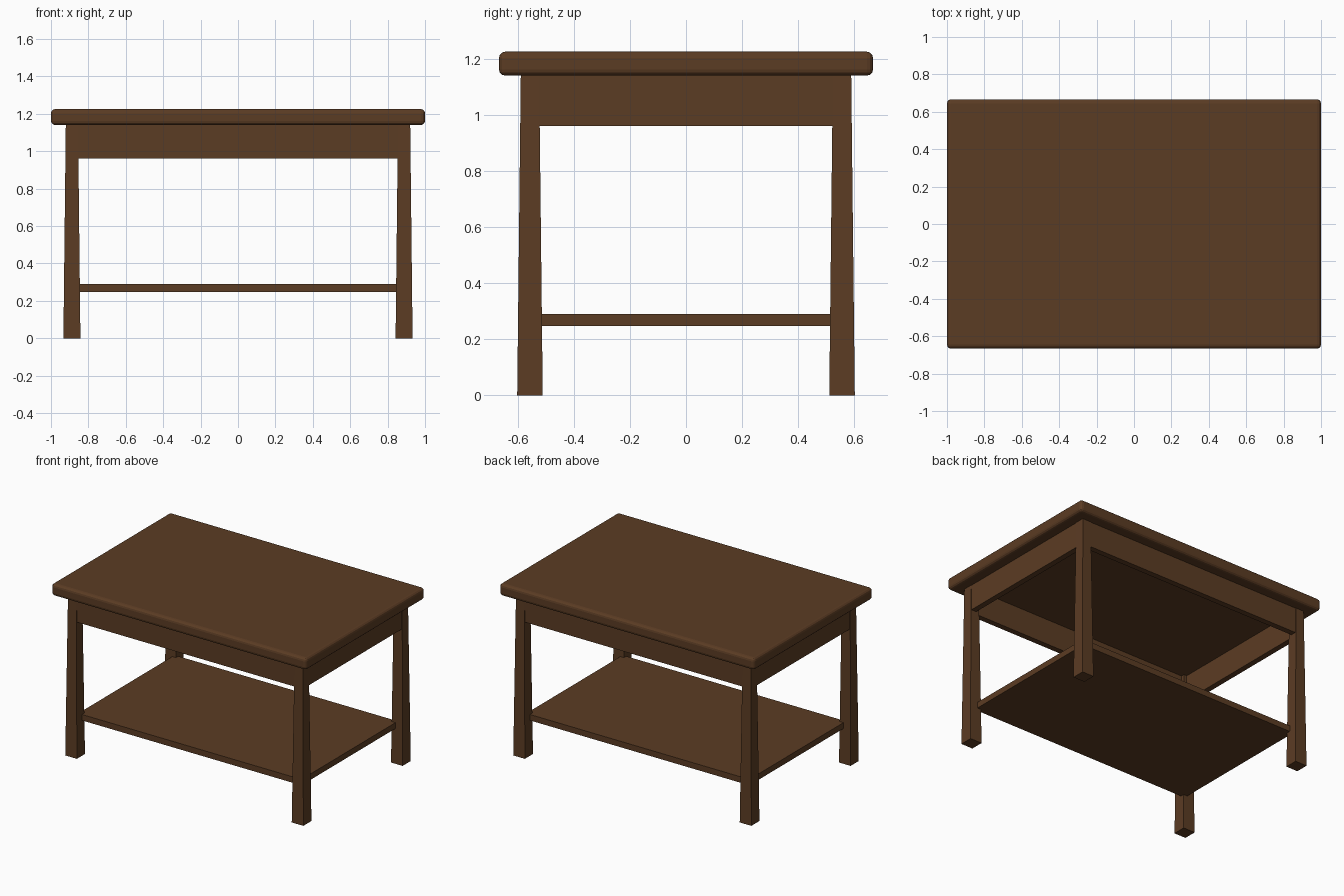
import bpy
import bmesh

if "Cube" in bpy.data.objects:
    bpy.data.objects.remove(bpy.data.objects["Cube"])

wood = bpy.data.materials.new("dark_brown_wood")
wood.diffuse_color = (0.105, 0.045, 0.017, 1.0)
wood.use_nodes = True
wood.node_tree.nodes["Principled BSDF"].inputs["Base Color"].default_value = wood.diffuse_color


def make_box(name, center, size, taper=1.0, bevel=0.0):
    """Box with its top face scaled by taper and its edges optionally rounded."""
    bm = bmesh.new()
    bmesh.ops.create_cube(bm, size=1.0)
    for v in bm.verts:
        k = taper if v.co.z > 0 else 1.0
        v.co.x *= size[0] * k
        v.co.y *= size[1] * k
        v.co.z *= size[2]
    mesh = bpy.data.meshes.new(name)
    bm.to_mesh(mesh)
    bm.free()
    mesh.materials.append(wood)
    obj = bpy.data.objects.new(name, mesh)
    obj.location = center
    bpy.context.collection.objects.link(obj)
    if bevel:
        mod = obj.modifiers.new("rounded_edges", 'BEVEL')
        mod.width = bevel
        mod.segments = 3
    return obj


TOP_UNDERSIDE = 1.14
LEG_X, LEG_Y = 0.888, 0.556
APRON_LOW = 0.96
APRON_THICK = 0.04

# Tabletop with rounded edges
make_box("tabletop", (0, 0, 1.1825), (2.0, 1.333, 0.085), bevel=0.022)

# Four legs, narrowing towards the top
for sx, side in ((-1, "left"), (1, "right")):
    for sy, end in ((-1, "front"), (1, "back")):
        make_box(f"{end}_{side}_leg", (sx * LEG_X, sy * LEG_Y, TOP_UNDERSIDE / 2),
                 (0.091, 0.091, TOP_UNDERSIDE), taper=0.72)

# Aprons between the legs, nearly flush with their outer faces
apron_z = (APRON_LOW + TOP_UNDERSIDE) / 2
apron_h = TOP_UNDERSIDE - APRON_LOW
for s, name in ((-1, "front_apron"), (1, "back_apron")):
    make_box(name, (0, s * (0.586 - APRON_THICK / 2), apron_z),
             (2 * LEG_X, APRON_THICK, apron_h))
for s, name in ((-1, "left_apron"), (1, "right_apron")):
    make_box(name, (s * (0.918 - APRON_THICK / 2), 0, apron_z),
             (APRON_THICK, 2 * LEG_Y, apron_h))

# Lower shelf, its corners let into the legs
make_box("lower_shelf", (0, 0, 0.269), (1.75, 1.08, 0.042))
